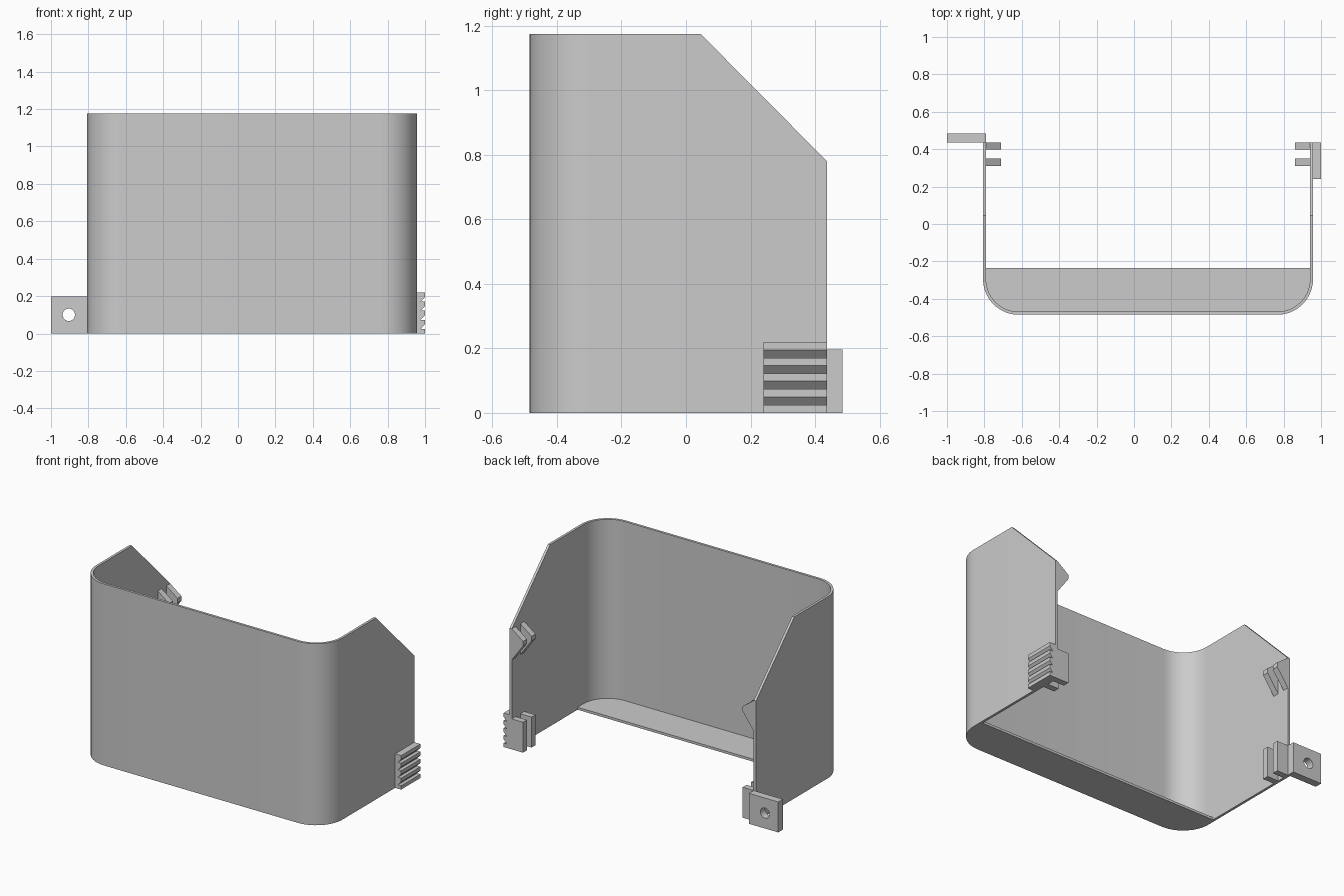
import bpy
import bmesh
import math

if "Cube" in bpy.data.objects:
    bpy.data.objects.remove(bpy.data.objects["Cube"], do_unlink=True)

grey = bpy.data.materials.new("plain grey")
grey.use_nodes = True
grey.diffuse_color = (0.6, 0.6, 0.6, 1)
grey.node_tree.nodes["Principled BSDF"].inputs["Base Color"].default_value = (0.6, 0.6, 0.6, 1)

X0, X1 = -0.807, 0.957        # outer faces of the side walls
FRONT, BACK = -0.485, 0.437
T, R = 0.016, 0.19            # wall thickness, corner radius
TOP, SIDE_TOP, SLOPE_Y = 1.175, 0.78, 0.045


def finish(name, bm, smooth=False):
    bmesh.ops.recalc_face_normals(bm, faces=bm.faces)
    mesh = bpy.data.meshes.new(name)
    bm.to_mesh(mesh)
    bm.free()
    mesh.materials.append(grey)
    obj = bpy.data.objects.new(name, mesh)
    bpy.context.collection.objects.link(obj)
    if smooth:
        bpy.ops.object.select_all(action="DESELECT")
        obj.select_set(True)
        bpy.context.view_layer.objects.active = obj
        bpy.ops.object.shade_smooth_by_angle(angle=math.radians(30))
    return obj


def prism(name, points, offset, smooth=False):
    """Extrude a closed loop of 3D points along an offset."""
    bm = bmesh.new()
    face = bm.faces.new([bm.verts.new(p) for p in points])
    out = bmesh.ops.extrude_face_region(bm, geom=[face])
    moved = [v for v in out["geom"] if isinstance(v, bmesh.types.BMVert)]
    bmesh.ops.translate(bm, verts=moved, vec=offset)
    return finish(name, bm, smooth)


def box(name, x, y, z):
    return prism(name, [(x[0], y[0], z[0]), (x[1], y[0], z[0]),
                        (x[1], y[1], z[0]), (x[0], y[1], z[0])], (0, 0, z[1] - z[0]))


def u_path(inset, ends):
    """U-shaped plan with rounded front corners, from the left end to the right end."""
    pts = [(X1 - inset, y) for y in ends]
    for cx, start in ((X1 - R, 0), (X0 + R, -90)):
        for i in range(15):
            a = math.radians(start - 90 * i / 14)
            pts.append((cx + (R - inset) * math.cos(a), FRONT + R + (R - inset) * math.sin(a)))
    return pts + [(X0 + inset, y) for y in reversed(ends)]


# Thin wall wrapping the front and both sides, sloping down towards the back
def wall_height(y):
    return TOP - max(0, y - SLOPE_Y) * (TOP - SIDE_TOP) / (BACK - SLOPE_Y)


bm = bmesh.new()
rings = []
for outer, inner in zip(u_path(0, [BACK, SLOPE_Y]), u_path(T, [BACK, SLOPE_Y])):
    rings.append([bm.verts.new((x, y, z)) for x, y, z in (
        (*outer, 0), (*outer, wall_height(outer[1])),
        (*inner, wall_height(inner[1])), (*inner, 0))])
for a, b in zip(rings, rings[1:]):
    for i in range(4):
        j = (i + 1) % 4
        bm.faces.new((a[i], a[j], b[j], b[i]))
bm.faces.new(rings[0])
bm.faces.new(rings[-1])
finish("wrap_wall", bm, smooth=True)

# Narrow floor along the front
prism("front_floor", [(x, y, 0) for x, y in u_path(T, [-0.235])], (0, 0, T), smooth=True)

# Paired clips on the inside of each side wall
for side, wall_x, inward in (("left", X1 - T, -1), ("right", X0 + T, 1)):
    tip = wall_x + inward * 0.08
    for place, y in (("back", 0.397), ("front", 0.31)):
        profile = [(wall_x, SIDE_TOP), (tip, 0.72), (tip, 0.69), (wall_x, 0.58)]
        prism(f"{side}_upper_{place}_clip", [(x, y, z) for x, z in profile], (0, 0.04, 0))
        box(f"{side}_lower_{place}_clip", sorted((wall_x, tip)), (y, y + 0.04), (0, 0.197))

# Ridged grip on the outside of the left wall
profile = [(X1, 0), (1, 0)]
for i in range(4):
    z = 0.025 + i * 0.0485
    profile += [(1, z), (0.977, z), (1, z + 0.025)]
profile += [(1, 0.22), (X1, 0.22)]
prism("ridged_grip", [(x, 0.24, z) for x, z in profile], (0, BACK - 0.24, 0))

# Mounting tab with a round screw hole
tab = box("mounting_tab", (-1, X0 + T), (BACK, 0.485), (0, 0.197))
circle = [(-0.905 + 0.033 * math.cos(a), 0.4, 0.1 + 0.033 * math.sin(a))
          for a in (math.tau * i / 32 for i in range(32))]
cutter = prism("hole_cutter", circle, (0, 0.15, 0))
cutter.hide_render = True
cut = tab.modifiers.new("screw_hole", "BOOLEAN")
cut.operation = "DIFFERENCE"
cut.solver = "EXACT"
cut.object = cutter
bpy.ops.object.select_all(action="DESELECT")
tab.select_set(True)
bpy.context.view_layer.objects.active = tab
bpy.ops.object.modifier_apply(modifier=cut.name)
bpy.data.objects.remove(cutter, do_unlink=True)
bpy.ops.object.shade_smooth_by_angle(angle=math.radians(30))
